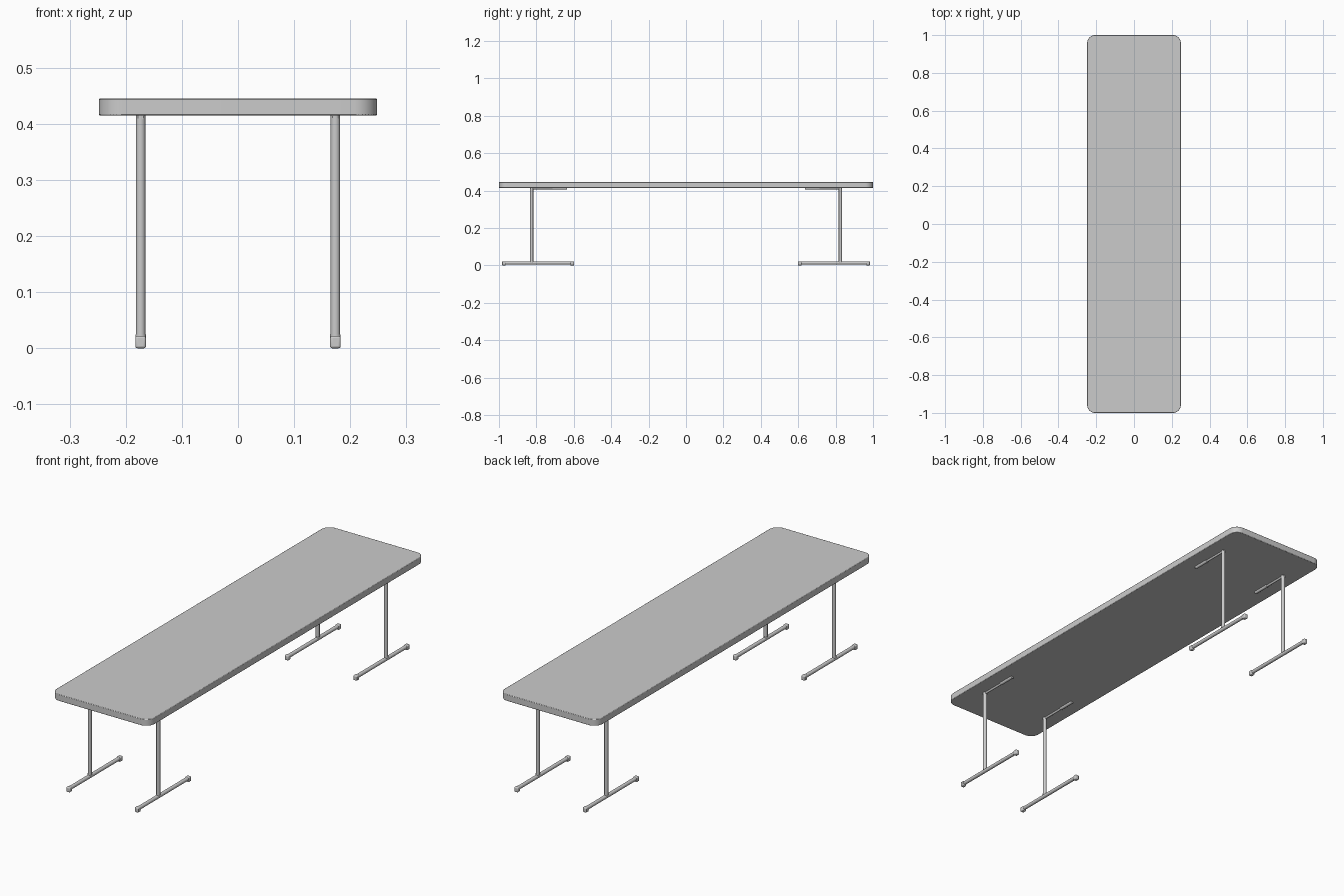
import bpy, math
from mathutils import Vector

if "Cube" in bpy.data.objects:
    bpy.data.objects.remove(bpy.data.objects["Cube"])

def smooth(ob, angle=40):
    bpy.ops.object.select_all(action='DESELECT')
    ob.select_set(True)
    bpy.context.view_layer.objects.active = ob
    bpy.ops.object.shade_smooth_by_angle(angle=math.radians(angle))

def tube(name, a, b, r, sides=20, bevel=0.0):
    a, b = Vector(a), Vector(b)
    d = b - a
    bpy.ops.mesh.primitive_cylinder_add(vertices=sides, radius=r, depth=d.length,
                                        location=(a + b) / 2,
                                        rotation=d.to_track_quat('Z', 'Y').to_euler())
    ob = bpy.context.object
    ob.name = name
    if bevel:
        m = ob.modifiers.new("round", 'BEVEL')
        m.width, m.segments, m.limit_method = bevel, 3, 'ANGLE'
    smooth(ob)

def box(name, center, size, bevel):
    bpy.ops.mesh.primitive_cube_add(size=1, location=center)
    ob = bpy.context.object
    ob.name = name
    ob.scale = size
    bpy.ops.object.transform_apply(location=False, rotation=False, scale=True)
    m = ob.modifiers.new("round", 'BEVEL')
    m.width, m.segments = bevel, 3
    smooth(ob)

# Table top: rounded rectangle slab
HX, HY, R, Z0, Z1, N = 0.248, 1.0, 0.042, 0.415, 0.445, 10
outline = []
for k, (sx, sy) in enumerate([(1, 1), (-1, 1), (-1, -1), (1, -1)]):
    for i in range(N + 1):
        t = math.radians(90 * (k + i / N))
        outline.append((sx * (HX - R) + R * math.cos(t), sy * (HY - R) + R * math.sin(t)))
n = len(outline)
verts = [(x, y, Z0) for x, y in outline] + [(x, y, Z1) for x, y in outline]
faces = [list(range(n))[::-1], list(range(n, 2 * n))]
faces += [(i, (i + 1) % n, n + (i + 1) % n, n + i) for i in range(n)]
me = bpy.data.meshes.new("table_top")
me.from_pydata(verts, [], faces)
top = bpy.data.objects.new("table_top", me)
bpy.context.collection.objects.link(top)
m = top.modifiers.new("soft_edge", 'BEVEL')
m.width, m.segments, m.limit_method = 0.002, 2, 'ANGLE'
m.angle_limit = math.radians(50)
smooth(top)

# Four T-shaped legs
for sy, end in ((-1, "front"), (1, "back")):
    for sx, side in ((-1, "left"), (1, "right")):
        x, tag = sx * 0.1735, f"{end}_{side}"
        y = sy * 0.825
        tube(f"{tag}_leg", (x, y, 0.016), (x, y, 0.417), 0.0085)
        tube(f"{tag}_foot_collar", (x, y, 0.018), (x, y, 0.025), 0.0095)
        # Floor bar with end caps
        tube(f"{tag}_foot_bar", (x, sy * 0.605, 0.0135), (x, sy * 0.978, 0.0135), 0.0085)
        for yc, which in ((0.608, "inner"), (0.974, "outer")):
            box(f"{tag}_{which}_cap", (x, sy * yc, 0.011), (0.019, 0.02, 0.022), 0.004)
        # Fold-out rod and sleeve under the top
        tube(f"{tag}_fold_rod", (x, sy * 0.833, 0.412), (x, sy * 0.65, 0.412), 0.005, 16)
        tube(f"{tag}_fold_sleeve", (x, sy * 0.715, 0.413), (x, sy * 0.635, 0.413), 0.0075, 16, 0.002)
